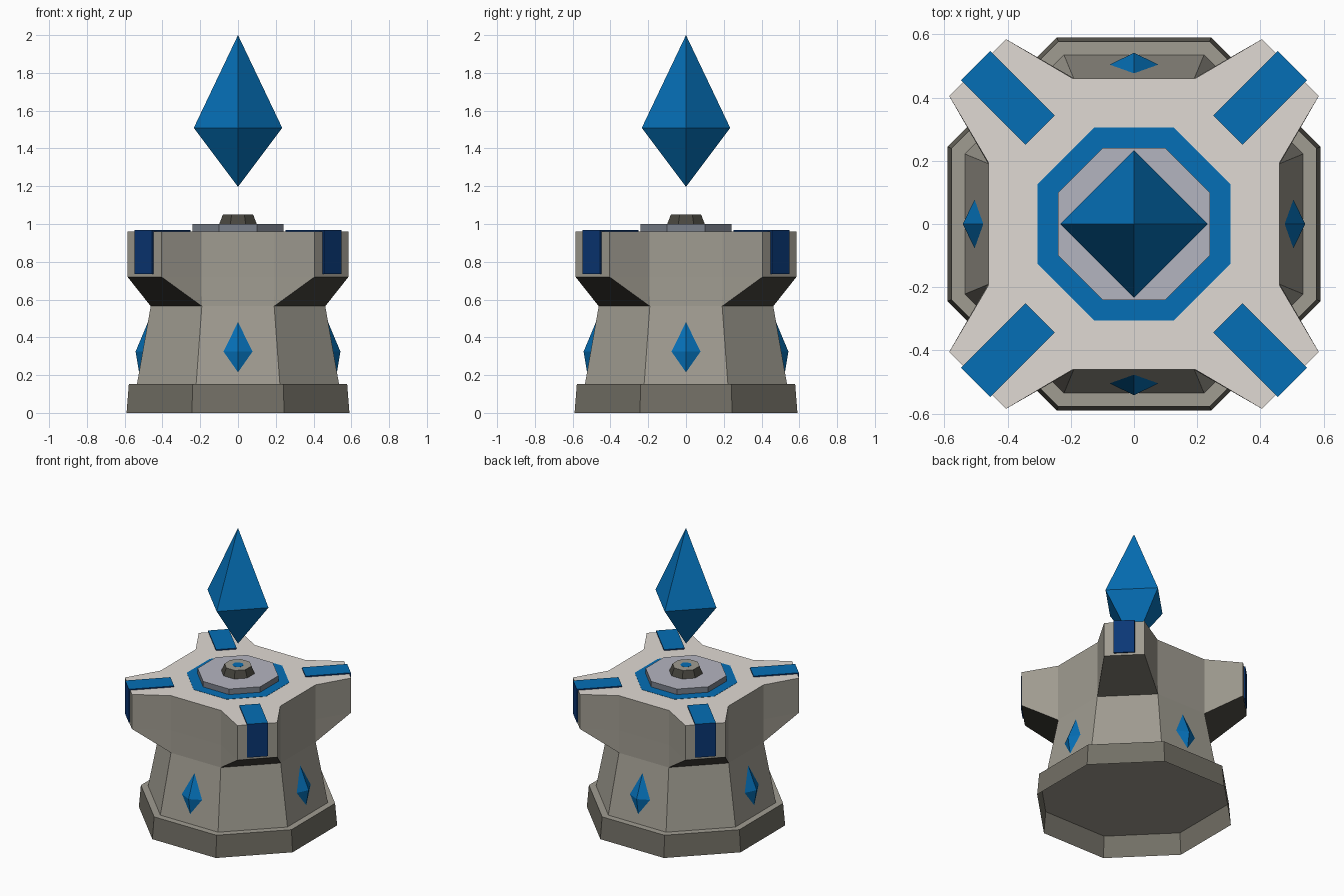
import bpy, bmesh, math
from mathutils import Vector, Matrix

if "Cube" in bpy.data.objects:
    bpy.data.objects.remove(bpy.data.objects["Cube"])


def mat(name, r, g, b):
    lin = [((c / 255 + 0.055) / 1.055) ** 2.4 if c > 10 else c / 255 / 12.92 for c in (r, g, b)]
    m = bpy.data.materials.new(name)
    m.diffuse_color = (*lin, 1)
    m.use_nodes = True
    m.node_tree.nodes["Principled BSDF"].inputs["Base Color"].default_value = m.diffuse_color
    return m


LIGHT = mat("light stone", 224, 218, 211)
STONE = mat("mid stone", 160, 156, 145)
DARK = mat("dark stone", 114, 111, 101)
CHARCOAL = mat("charcoal stone", 72, 70, 63)
DISC = mat("pale blue grey", 180, 181, 192)
SLATE = mat("slate grey", 122, 128, 139)
BLUE = mat("bright blue", 5, 111, 182)
NAVY = mat("navy blue", 10, 55, 118)


def finish(name, bm, mats, rule=None, turn=0):
    bmesh.ops.remove_doubles(bm, verts=bm.verts, dist=1e-4)
    bmesh.ops.recalc_face_normals(bm, faces=bm.faces)
    bm.normal_update()
    if rule:
        for f in bm.faces:
            f.material_index = rule(f)
    bm.transform(Matrix.Rotation(turn, 4, 'Z'))
    me = bpy.data.meshes.new(name)
    bm.to_mesh(me)
    bm.free()
    for m in mats:
        me.materials.append(m)
    ob = bpy.data.objects.new(name, me)
    bpy.context.collection.objects.link(ob)
    return ob


def loft(name, rings, mats, rule=None, turn=0, bottom=True):
    """Skin a stack of equal-length point rings and cap the ends."""
    bm = bmesh.new()
    vs = [[bm.verts.new(p) for p in r] for r in rings]
    n = len(vs[0])
    for a, b in zip(vs, vs[1:]):
        for i in range(n):
            j = (i + 1) % n
            bm.faces.new((a[i], a[j], b[j], b[i]))
    if bottom:
        bm.faces.new(vs[0][::-1])
    bm.faces.new(vs[-1])
    bmesh.ops.dissolve_degenerate(bm, dist=1e-5, edges=bm.edges)
    return finish(name, bm, mats, rule, turn)


def quarter_ring(pts, z):
    """Repeat the points of one quarter around the z axis."""
    out = []
    for k in range(4):
        rot = Matrix.Rotation(k * math.pi / 2, 3, 'Z')
        out += [rot @ Vector((x, y, z)) for x, y in pts]
    return out


def octagon(apothem, z):
    h = apothem * math.tan(math.pi / 8)
    return quarter_ring([(apothem, h), (h, apothem)], z)


def doubled(ring):
    return [p.copy() for p in ring for _ in range(2)]


def hull(name, pts, material, turn=0):
    bm = bmesh.new()
    for p in pts:
        bm.verts.new(p)
    bmesh.ops.convex_hull(bm, input=bm.verts)
    return finish(name, bm, [material], None, turn)


def top_face(f):
    return int(f.normal.z > 0.9)


def body_rule(f):
    if f.normal.z > 0.9:
        return 1
    return 2 if -0.95 < f.normal.z < -0.3 else 0


# Hollow foot, open underneath
loft("foot", [octagon(0.59, 0), octagon(0.578, 0.152)], [DARK, STONE], top_face, bottom=False)

# Tapered body flaring into four diagonal arms with dark undersides
star = [(0.46, 0.193), (0.585, 0.405), (0.405, 0.585), (0.193, 0.46)]
loft("body", [doubled(octagon(0.535, 0.152)), doubled(octagon(0.462, 0.565)),
              quarter_ring(star, 0.72), quarter_ring(star, 0.96)],
     [STONE, LIGHT, CHARCOAL], body_rule, bottom=False)

# Top plates and socket
loft("blue_ring", [octagon(0.305, 0.958), octagon(0.305, 0.9615)], [BLUE])
loft("disc", [octagon(0.24, 0.958), octagon(0.24, 1.0)], [SLATE, DISC], top_face)
loft("socket", [octagon(0.1, 0.998), octagon(0.08, 1.05)], [CHARCOAL, STONE], top_face)
loft("socket_light", [octagon(0.033, 1.048), octagon(0.033, 1.051)], [BLUE])

# Bent strips over the arm ends, and gems on the four flat sides
profile = [(0.42, 0.95), (0.42, 0.968), (0.709, 0.968), (0.709, 0.736), (0.69, 0.736), (0.69, 0.95)]
for k in range(4):
    quarter = k * math.pi / 2
    loft(f"arm_strip_{k}", [[(r, s * 0.066, z) for r, z in profile] for s in (-1, 1)],
         [BLUE, NAVY], lambda f: int(f.normal.z < 0.5), quarter + math.pi / 4)
    hull(f"side_gem_{k}", [(0.475, 0, 0.485), (0.523, 0, 0.21), (0.542, 0, 0.325),
                           (0.503, 0.08, 0.325), (0.503, -0.08, 0.325), (0.46, 0, 0.325)],
         BLUE, quarter)

# Floating crystal
w = 0.234
hull("crystal", [(0, 0, 1.197), (0, 0, 2.0), (w, 0, 1.509), (-w, 0, 1.509),
                 (0, w, 1.509), (0, -w, 1.509)], BLUE)
